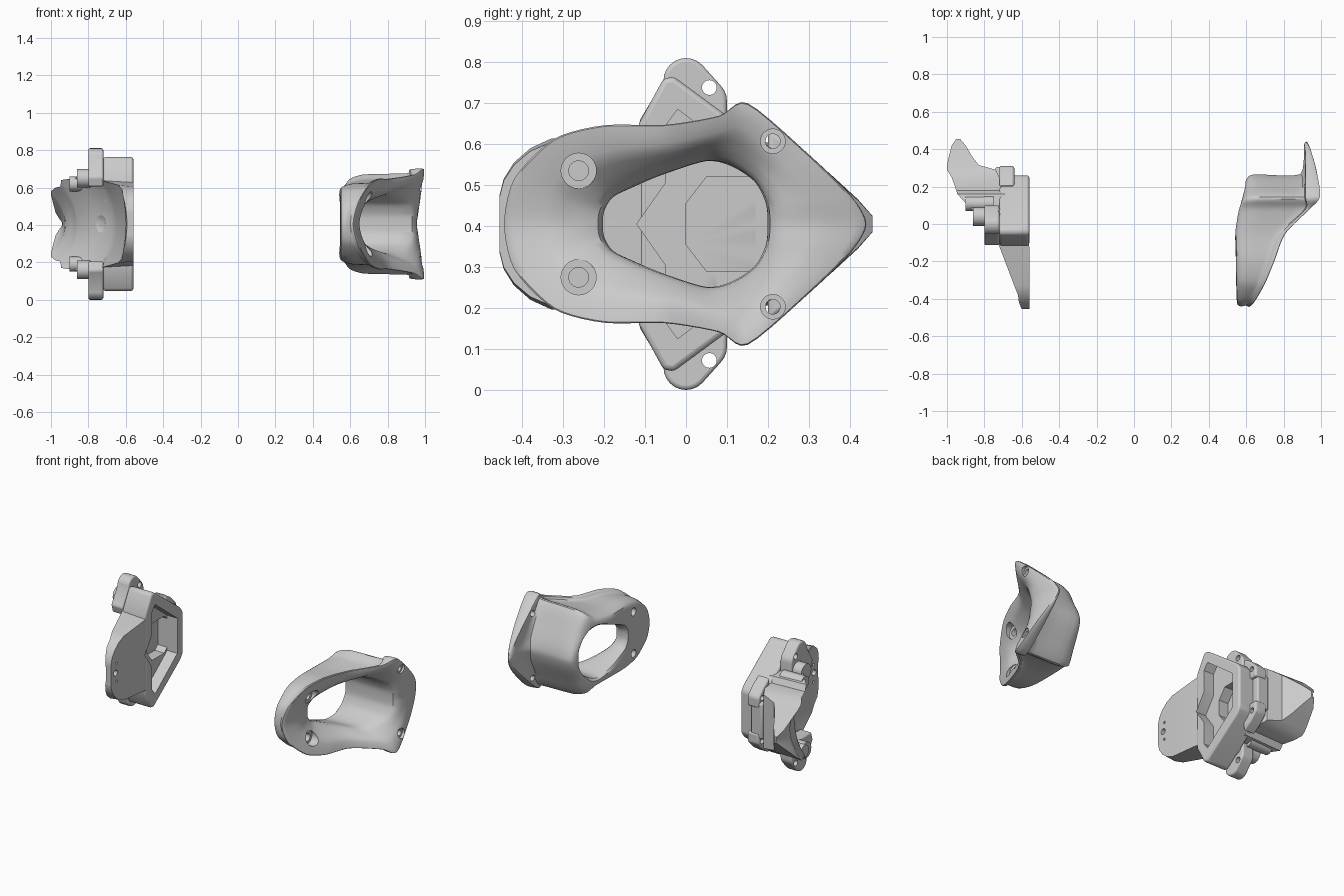
import bpy, bmesh, math
from mathutils import Vector

if "Cube" in bpy.data.objects:
    bpy.data.objects.remove(bpy.data.objects["Cube"])

ZC = 0.405  # both pieces are mirrored about this height


def shade(ob):
    bpy.ops.object.select_all(action='DESELECT')
    bpy.context.view_layer.objects.active = ob
    ob.select_set(True)
    bpy.ops.object.shade_smooth_by_angle(angle=math.radians(35))


def apply(ob):
    bpy.context.view_layer.objects.active = ob
    for m in list(ob.modifiers):
        bpy.ops.object.modifier_apply(modifier=m.name)
    shade(ob)


def cut(ob, cutters):
    for c in cutters:
        m = ob.modifiers.new('cut', 'BOOLEAN')
        m.operation, m.object, m.solver = 'DIFFERENCE', c, 'EXACT'
        c.hide_render = True
    apply(ob)


def spline(pts, n, k):
    """Smooth interpolation; the first and last points are padding."""
    out = []
    for i in range(1, len(pts) - 2):
        a, b, c, d = pts[i - 1:i + 3]
        for j in range(n):
            t = j / n
            out.append(b.lerp(c, 3*t*t - 2*t**3) + (c - a) * k * t * (1 - t)**2
                       - (d - b) * k * t * t * (1 - t))
    return out + [pts[-2]]


def skin(name, rings, closed=False):
    bm = bmesh.new()
    vs = [[bm.verts.new(p) for p in r] for r in rings]
    n = len(vs[0])
    for i in range(len(vs) if closed else len(vs) - 1):
        a, b = vs[i], vs[(i + 1) % len(vs)]
        for j in range(n):
            bm.faces.new((a[j], a[(j + 1) % n], b[(j + 1) % n], b[j]))
    if not closed:
        bm.faces.new(vs[0])
        bm.faces.new(vs[-1])
    bmesh.ops.recalc_face_normals(bm, faces=bm.faces)
    me = bpy.data.meshes.new(name)
    bm.to_mesh(me)
    bm.free()
    ob = bpy.data.objects.new(name, me)
    bpy.context.collection.objects.link(ob)
    shade(ob)
    return ob


def prism(name, pts, x0, x1, bevel=0):
    ob = skin(name, [[(x, y, ZC + h) for y, h in pts] for x in (x0, x1)])
    if bevel:
        m = ob.modifiers.new('round', 'BEVEL')
        m.width, m.segments = bevel, 3
        apply(ob)
    return ob


def sym(half):
    return half + [(y, -h) for y, h in reversed(half) if h]


def circle(y, h, r, a0=0, a1=345):
    return [(y + r * math.cos(math.radians(a)), h + r * math.sin(math.radians(a)))
            for a in range(a0, a1 + 1, 15)]


def rod(name, y, h, r, x0, x1):
    return prism(name, circle(y, h, r), x0, x1)


# Right piece: outlines as (y, half height, x) from the pointed end to the round end
rim = [(.432, 0, .93), (.395, .07, .945), (.30, .165, .972), (.15, .292, .995), (.08, .262, .94),
       (-.05, .24, .81), (-.2, .238, .75), (-.32, .205, .70), (-.415, .11, .645), (-.44, 0, .62)]
hole = [(.205, 0, .93), (.2, .05, .93), (.17, .105, .91), (.11, .145, .85), (.05, .155, .78),
        (-.05, .125, .70), (-.13, .095, .66), (-.185, .07, .64), (-.21, .035, .63), (-.215, 0, .63)]


def ring(pts):
    p = [Vector((x, y, h)) for y, h, x in pts]
    flip = lambda v: Vector((v.x, v.y, -v.z))
    s = spline([flip(p[1])] + p + [flip(p[-2])], 5, .4)
    return [v + Vector((0, 0, ZC)) for v in s + [flip(v) for v in reversed(s[1:-1])]]


def back_x(y):
    return .55 + .06 * min(1, max(0, y / .2))


def body(scale_y, scale_h, fx):  # rim outline with the pointed end squashed into a box
    return [(scale_y * (y if y < .14 else .14 + (y - .14) * .43), h * scale_h, fx(y, x))
            for y, h, x in rim]


face = [((a[0] + b[0]) / 2, (a[1] + b[1]) / 2, a[2] * .6 + b[2] * .4 + .025)
        for a, b in zip(rim, hole)]
tube = [(y, h * 1.05, back_x(y)) for y, h, x in hole]
rings = [ring(r) for r in (
    rim, face, hole, tube,
    body(.95, .80, lambda y, x: back_x(y)),
    body(1, .90, lambda y, x: .55 + (x - .55) * .28),
    body(1, .92, lambda y, x: min(.90, x - .04)),
    [(y * .99, h * .99, min(.917, x - .02)) for y, h, x in rim])]
n = len(rings)
cols = [spline([rings[(i - 1) % n][j] for i in range(n + 3)], 4, .3)[:-1]
        for j in range(len(rings[0]))]
frame = skin('funnel_frame', list(zip(*cols)), True)
cutters = []
for s in (1, -1):
    cutters += [rod('front_screw_hole', -.262, s * .13, .024, .4, 1.1),
                rod('front_counterbore', -.262, s * .13, .043, .665, 1.1),
                rod('flange_hole', .212, s * .202, .018, .5, 1.1),
                rod('flange_counterbore', .212, s * .202, .03, .968, 1.1)]
cut(frame, cutters)

# Left piece: saddle shell with tongue and beak; y, half height, outer x, inner x
stations = [(-.455, .07, -.60, -.56), (-.445, .11, -.605, -.56), (-.42, .15, -.615, -.56),
            (-.38, .185, -.62, -.56), (-.33, .208, -.64, -.56), (-.12, .23, -.72, -.56),
            (-.05, .25, -.75, -.57), (.06, .25, -.85, -.62), (.16, .235, -.945, -.69),
            (.18, .20, -.95, -.70), (.25, .195, -.975, -.72), (.29, .175, -1, -.74),
            (.315, .155, -1, -.83), (.36, .115, -.99, -.865), (.42, .06, -.975, -.90),
            (.455, .02, -.95, -.93)]


def section(y, h, outer, inner, back):
    dip = min(.085 * math.cos((y - .12) * 2.6), (inner - outer) * .5)  # concave trough
    t = [i / 10 for i in range(-10, 11)]
    return ([(outer + dip * (1 - u * u), y, ZC + h * u) for u in t]
            + [(back, y, ZC + h * u * .96) for u in reversed(t)])


saddle = skin('saddle_shell', [section(*s, s[3]) for s in stations])
trough = skin('trough_cutter', [section(*s, -1.3) for s in stations])

# Angular housing block behind the saddle, hollow towards +x
block = prism('housing_block', sym([(.26, .13), (.235, .165), (-.03, .36), (-.055, .355),
                                    (-.115, .245), (-.115, .2)]), -.72, -.56, .015)
pocket = prism('pocket_cutter', sym([(.2, .11), (-.02, .28), (-.05, .24), (-.05, .1),
                                     (-.12, 0)]), -.63, -.4)
deep = prism('deep_pocket_cutter', sym([(.2, .09), (.17, .115), (.05, .115), (0, .05)]),
             -.695, -.4)
bpy.ops.mesh.primitive_uv_sphere_add(segments=32, ring_count=16, radius=.1,
                                     location=(-.80, -.04, ZC))
dent = bpy.context.object
dent.name = 'bowl_cutter'
holes = [rod('tongue_hole', -.41, 0, .018, -.8, -.4)]
holes += [rod('tongue_pin_hole', -.40, h, .008, -.8, -.4) for h in (-.055, .055)]
cut(saddle, [pocket, deep, dent] + holes)
cut(block, [trough, pocket, deep, dent])

# Mounting ears, side bosses and rear lugs
for s, side in ((1, 'upper'), (-1, 'lower')):
    shape = circle(.045, .30, .055, 0, 45) + circle(0, .35, .055, 45, 180)
    shape += [(-.115, .25), (-.1, .2), (.1, .2)]
    ear = prism(side + '_ear', [(y, s * h) for y, h in shape], -.80, -.72, .01)
    cut(ear, [rod('ear_hole', .057, s * .333, .018, -1, -.5)])
    rod(side + '_side_boss', .04, s * .245, .05, -.86, -.71)
    rod(side + '_shelf_boss', .11, s * .215, .04, -.90, -.75)
    lug = prism(side + '_rear_lug', [(y, s * h) for y, h in
                [(.2, .08), (.31, .08), (.31, .145), (.26, .195), (.2, .235)]],
                -.72, -.64, .012)
    cut(lug, [rod('lug_hole', .275, s * .135, .016, -.9, -.5)])
prism('rear_shelf', sym([(.305, .11), (.24, .12)]), -.74, -.66, .01)

# Remove the used cutters
for o in [o for o in bpy.data.objects if o.hide_render]:
    bpy.data.objects.remove(o)
